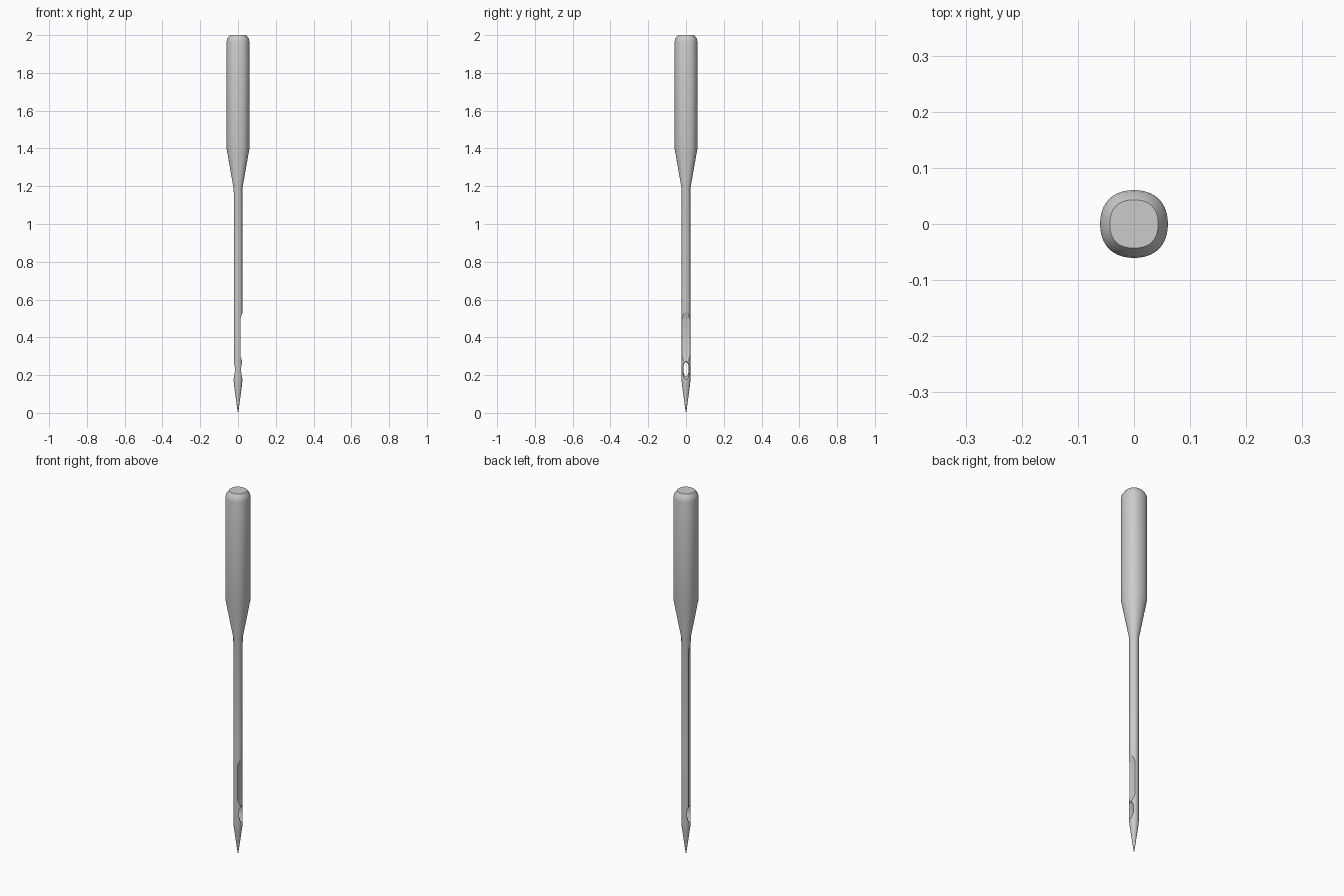
import bpy, bmesh, math

if "Cube" in bpy.data.objects:
    bpy.data.objects.remove(bpy.data.objects["Cube"])


def make_object(name, rings, caps=True):
    """Skin a list of closed rings of points into a solid."""
    bm = bmesh.new()
    loops = [[bm.verts.new(p) for p in ring] for ring in rings]
    n = len(loops[0])
    for a, b in zip(loops, loops[1:]):
        for i in range(n):
            j = (i + 1) % n
            bm.faces.new((a[i], a[j], b[j], b[i]))
    bm.faces.new(loops[0][::-1])
    bm.faces.new(loops[-1])
    bmesh.ops.recalc_face_normals(bm, faces=bm.faces[:])
    mesh = bpy.data.meshes.new(name)
    bm.to_mesh(mesh)
    bm.free()
    ob = bpy.data.objects.new(name, mesh)
    bpy.context.collection.objects.link(ob)
    return ob


def round_ring(r, z, square, n=40):
    """Slightly squared circle, as on the shank."""
    ring = []
    for i in range(n):
        a = 2 * math.pi * i / n
        k = r * (1 + square * (1 - math.cos(4 * a)) / 2)
        ring.append((k * math.cos(a), k * math.sin(a), z))
    return ring


def eye_ring(x, ry, rz, z, n=28):
    return [(x, ry * math.cos(2 * math.pi * i / n),
             z + rz * math.sin(2 * math.pi * i / n)) for i in range(n)]


def slot(name, profile, half_width):
    """Side profile in x and z, extruded across y."""
    return make_object(name, [[(x, y, z) for x, z in profile]
                              for y in (-half_width, half_width)])


# Needle body: point, blade, cone and shank (radius, height, squareness)
body = [(0.0008, 0.0, 0), (0.0045, 0.025, 0), (0.0135, 0.09, 0),
        (0.0215, 0.15, 0), (0.0235, 0.175, 0), (0.0235, 0.6, 0),
        (0.0235, 1.19, 0.01), (0.0605, 1.4, 0.04), (0.0605, 1.965, 0.04),
        (0.0575, 1.98, 0.04), (0.043, 2.0, 0.06)]
needle = make_object("needle", [round_ring(*p) for p in body])

cutters = [
    # Scarf on the right side
    slot("scarf_cutter", [(0.05, 0.25), (0.024, 0.265), (0.012, 0.305),
                          (0.012, 0.495), (0.024, 0.535), (0.05, 0.56)], 0.06),
    # Long thread groove on the left side
    slot("groove_cutter", [(-0.06, 0.215), (-0.013, 0.215), (-0.013, 1.10),
                           (-0.0245, 1.18), (-0.06, 1.18)], 0.0085),
    # Flared eye through the blade
    make_object("eye_cutter", [eye_ring(-0.03, 0.0205, 0.054, 0.222),
                               eye_ring(-0.008, 0.0145, 0.037, 0.232),
                               eye_ring(0.008, 0.0145, 0.037, 0.232),
                               eye_ring(0.03, 0.0205, 0.054, 0.222)]),
]
for cutter in cutters:
    cutter.hide_render = True
    mod = needle.modifiers.new(cutter.name, 'BOOLEAN')
    mod.operation = 'DIFFERENCE'
    mod.solver = 'EXACT'
    mod.object = cutter

# Bake the cuts and discard the cutters
bpy.context.view_layer.update()
graph = bpy.context.evaluated_depsgraph_get()
baked = bpy.data.meshes.new_from_object(needle.evaluated_get(graph))
needle.modifiers.clear()
needle.data = baked
for cutter in cutters:
    bpy.data.objects.remove(cutter)

bpy.ops.object.select_all(action='DESELECT')
needle.select_set(True)
bpy.context.view_layer.objects.active = needle
bpy.ops.object.shade_smooth_by_angle(angle=math.radians(25))
